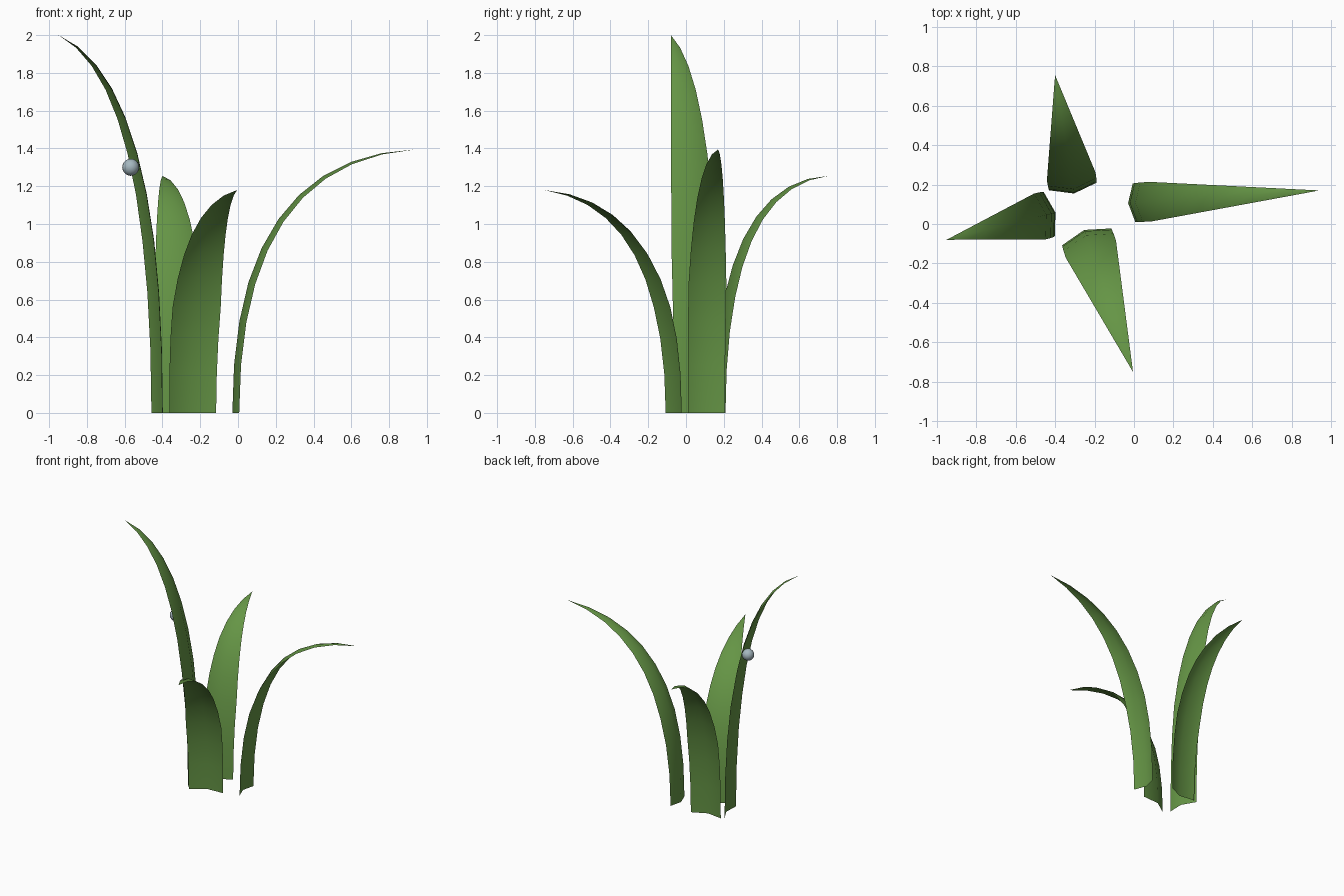
import bpy, bmesh
from mathutils import Vector

if "Cube" in bpy.data.objects:
    bpy.data.objects.remove(bpy.data.objects["Cube"])


def material(name, color):
    m = bpy.data.materials.new(name)
    m.diffuse_color = color
    m.use_nodes = True
    m.node_tree.nodes["Principled BSDF"].inputs["Base Color"].default_value = m.diffuse_color
    return m


green = material("leaf_green", (0.13, 0.30, 0.06, 1))
dew = material("dew", (0.38, 0.48, 0.53, 1))


def blade(name, base, tip, width, fold, rise, rows=10):
    """Folded strip arching from base (x, y) to tip, tapering to a point."""
    foot, end = Vector((*base, 0)), Vector(tip)
    lean = Vector((end.x - foot.x, end.y - foot.y, 0))
    reach, height = lean.length, end.z
    lean.normalize()
    up = Vector((0, 0, 1))
    across = up.cross(lean)
    bm = bmesh.new()
    prev = None
    for i in range(rows):
        t = i / rows
        c = foot + lean * reach * t * t + up * height * (rise * t - (rise - 1) * t * t)
        dx, dz = 2 * reach * t, height * (rise - 2 * (rise - 1) * t)
        n = (up * dx - lean * dz).normalized()
        w = min(1 + 0.12 * t, 1.13 * (1 - t * t))
        row = [bm.verts.new(p) for p in (c - across * width / 2 * w,
                                         c + n * fold * w,
                                         c + across * width / 2 * w)]
        if prev:
            for k in range(2):
                bm.faces.new((prev[k], row[k], row[k + 1], prev[k + 1]))
        prev = row
    point = bm.verts.new(end)
    for k in range(2):
        bm.faces.new((prev[k], point, prev[k + 1]))
    # make the inner, upper side the outside of the sheet
    bm.normal_update()
    bm.faces.ensure_lookup_table()
    if bm.faces[0].normal.dot(lean) > 0:
        bmesh.ops.reverse_faces(bm, faces=bm.faces[:])
    me = bpy.data.meshes.new(name)
    bm.to_mesh(me)
    bm.free()
    me.shade_smooth()
    me.materials.append(green)
    bpy.context.collection.objects.link(bpy.data.objects.new(name, me))


# Four grass blades: base centre, tip, width, fold depth, rise
blade("tall_left_blade", (-0.43, 0.05), (-0.95, -0.08, 2.0), 0.233, 0.033, 1.74)
blade("right_blade", (0.0, 0.108), (0.94, 0.17, 1.395), 0.195, 0.03, 1.9)
blade("back_blade", (-0.31, 0.19), (-0.40, 0.755, 1.255), 0.243, 0.036, 1.9)
blade("front_blade", (-0.24, -0.065), (-0.005, -0.75, 1.18), 0.262, 0.037, 1.83)

# Dew drop on the tall blade
bpy.ops.mesh.primitive_uv_sphere_add(segments=16, ring_count=10, radius=0.045,
                                     location=(-0.568, 0.02, 1.3))
drop = bpy.context.object
drop.name = "dew_drop"
drop.data.materials.append(dew)
bpy.ops.object.shade_smooth()
